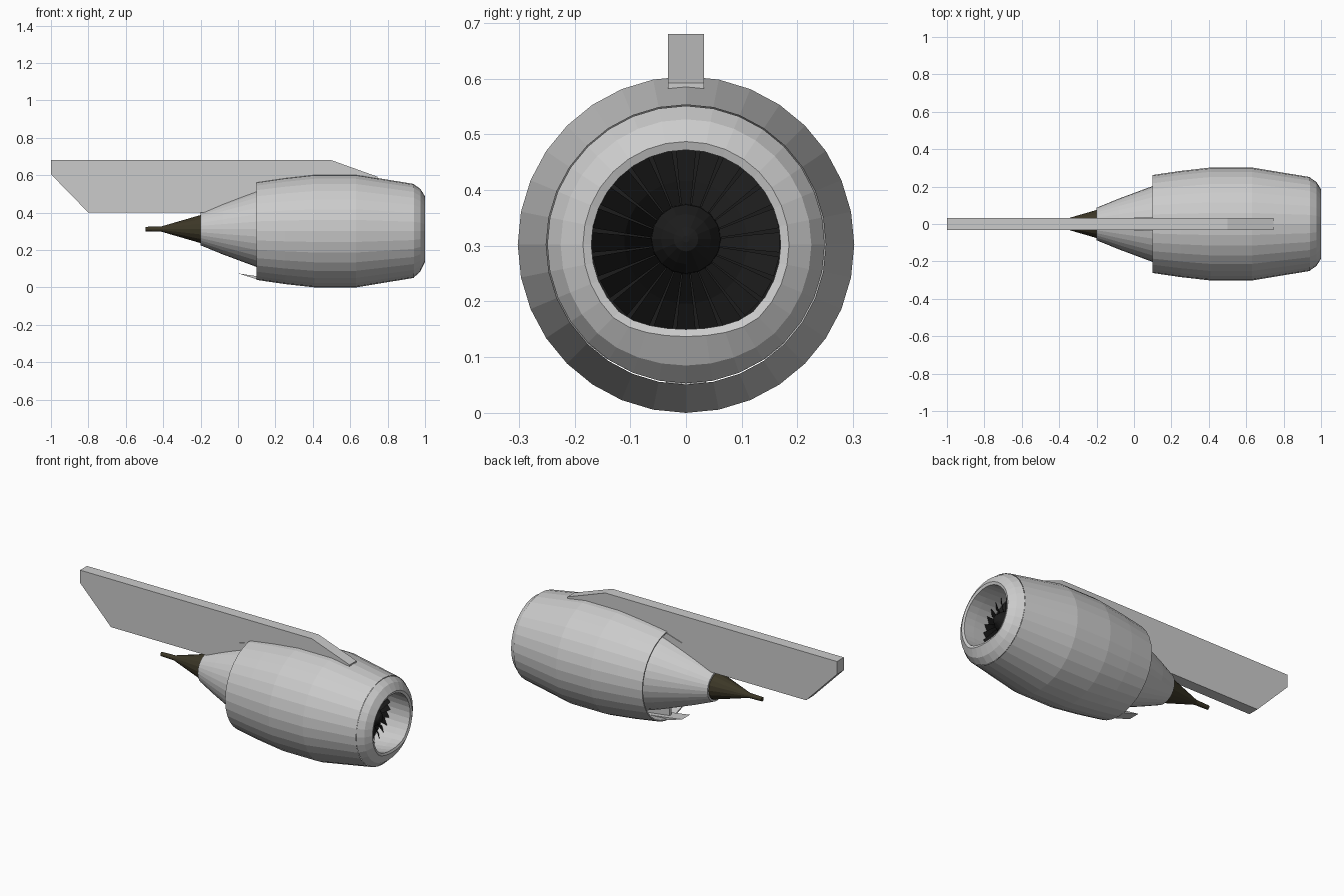
import bpy, bmesh, math

if "Cube" in bpy.data.objects:
    bpy.data.objects.remove(bpy.data.objects["Cube"])

SIDES = 32


def material(name, rgb):
    m = bpy.data.materials.new(name)
    m.diffuse_color = (*rgb, 1)
    m.use_nodes = True
    m.node_tree.nodes["Principled BSDF"].inputs["Base Color"].default_value = m.diffuse_color
    return m


def finish(name, bm, mat=None):
    bmesh.ops.recalc_face_normals(bm, faces=bm.faces)
    me = bpy.data.meshes.new(name)
    bm.to_mesh(me)
    bm.free()
    ob = bpy.data.objects.new(name, me)
    bpy.context.collection.objects.link(ob)
    if mat:
        me.materials.append(mat)
    return ob


def lathe(name, profile, zc, mat=None, sides=SIDES, closed=False, caps=(False, False)):
    """Revolve (x, radius, bottom lift) points around the engine axis."""
    bm = bmesh.new()
    rings = []
    for x, r, lift in profile:
        ring = []
        for i in range(sides):
            a = 2 * math.pi * i / sides          # measured from the bottom
            d = min(a, 2 * math.pi - a) / math.radians(42)
            up = lift * math.cos(d * math.pi / 2) if d < 1 else 0
            ring.append(bm.verts.new((x, r * math.sin(a), zc - r * math.cos(a) + up)))
        rings.append(ring)
    pairs = list(zip(rings, rings[1:]))
    if closed:
        pairs.append((rings[-1], rings[0]))
    for p, q in pairs:
        for i in range(sides):
            j = (i + 1) % sides
            bm.faces.new((p[i], p[j], q[j], q[i]))
    for ring, cap in zip((rings[0], rings[-1]), caps):
        if cap:
            bm.faces.new(ring)
    return finish(name, bm, mat)


def slab(name, outline, half, mat=None):
    """Extrude an (x, z) outline across y."""
    bm = bmesh.new()
    f = bm.faces.new([bm.verts.new((x, -half, z)) for x, z in outline])
    ext = bmesh.ops.extrude_face_region(bm, geom=[f])["geom"]
    bmesh.ops.translate(bm, vec=(0, 2 * half, 0),
                        verts=[v for v in ext if isinstance(v, bmesh.types.BMVert)])
    return finish(name, bm, mat)


black = material("fan_black", (0.012, 0.012, 0.012))
brown = material("burnt_metal", (0.045, 0.038, 0.02))
ZN, ZC = 0.302, 0.312     # nacelle and core axis heights

# Nacelle cowl with rear duct wall
lathe("nacelle_cowl", [(0.32, 0.265, 0), (0.10, 0.255, 0), (0.10, 0.262, 0), (0.25, 0.284, 0),
                       (0.41, 0.302, 0), (0.63, 0.302, 0), (0.94, 0.251, 0)], ZN)
# Intake lip and inner duct, flattened at the bottom
lathe("intake_lip", [(0.94, 0.249, 0), (0.975, 0.225, 0.008), (1.0, 0.185, 0.02),
                     (0.995, 0.170, 0.018), (0.93, 0.172, 0.008), (0.82, 0.178, 0)], ZN)
# Core cowl and exhaust nozzle
lathe("core_cowl", [(0.27, 0.258, 0), (0.10, 0.203, 0), (-0.08, 0.136, 0), (-0.20, 0.087, 0),
                    (-0.20, 0.076, 0), (-0.14, 0.08, 0)], ZC)
# Exhaust plug and vent pipe
lathe("exhaust_plug", [(-0.14, 0.078, 0), (-0.20, 0.075, 0), (-0.41, 0.014, 0), (-0.495, 0.012, 0)],
      ZC, brown, 16, caps=(True, True))
# Fan back disc and spinner
lathe("fan_disc", [(0.82, 0.177, 0), (0.821, 0.05, 0)], ZN, black, caps=(True, True))
lathe("spinner", [(0.82, 0.064, 0), (0.87, 0.062, 0), (0.90, 0.045, 0), (0.925, 0.022, 0),
                  (0.93, 0.006, 0)], ZC, black, 16, caps=(True, True))

# Fan blades, twisted from root to tip
bm = bmesh.new()
N = 24
for k in range(N):
    a = 2 * math.pi * k / N
    rows = []
    for r, chord, pitch in ((0.05, 0.028, 25), (0.11, 0.04, 40), (0.168, 0.046, 52)):
        p = math.radians(pitch)
        row = []
        for s in (-0.5, 0.5):
            x, t = 0.855 + s * chord * math.cos(p), s * chord * math.sin(p)
            row.append(bm.verts.new((x, r * math.sin(a) + t * math.cos(a),
                                     ZN + 0.004 + r * math.cos(a) - t * math.sin(a))))
        rows.append(row)
    for u, v in zip(rows, rows[1:]):
        bm.faces.new((u[0], u[1], v[1], v[0]))
finish("fan_blades", bm, black)

# Pylon
slab("pylon", [(-1, 0.68), (0.5, 0.68), (0.745, 0.592), (0.745, 0.578), (0.45, 0.575),
               (0.15, 0.40), (-0.8, 0.40), (-1, 0.605)], 0.032)

# Fairing plates at the top and bottom of the cowl's rear edge, with the lower strut
lower = [(0.0, 0.075), (0.09, 0.047), (0.17, 0.035), (0.41, 0.006), (0.41, 0.02), (0.1, 0.06)]
slab("lower_fairing", lower, 0.036)
slab("upper_fairing", [(x, 2 * ZN - z - 0.008) for x, z in lower], 0.036)
slab("lower_strut", [(0.10, 0.05), (0.25, 0.03), (0.25, 0.12), (0.10, 0.12)], 0.008)
